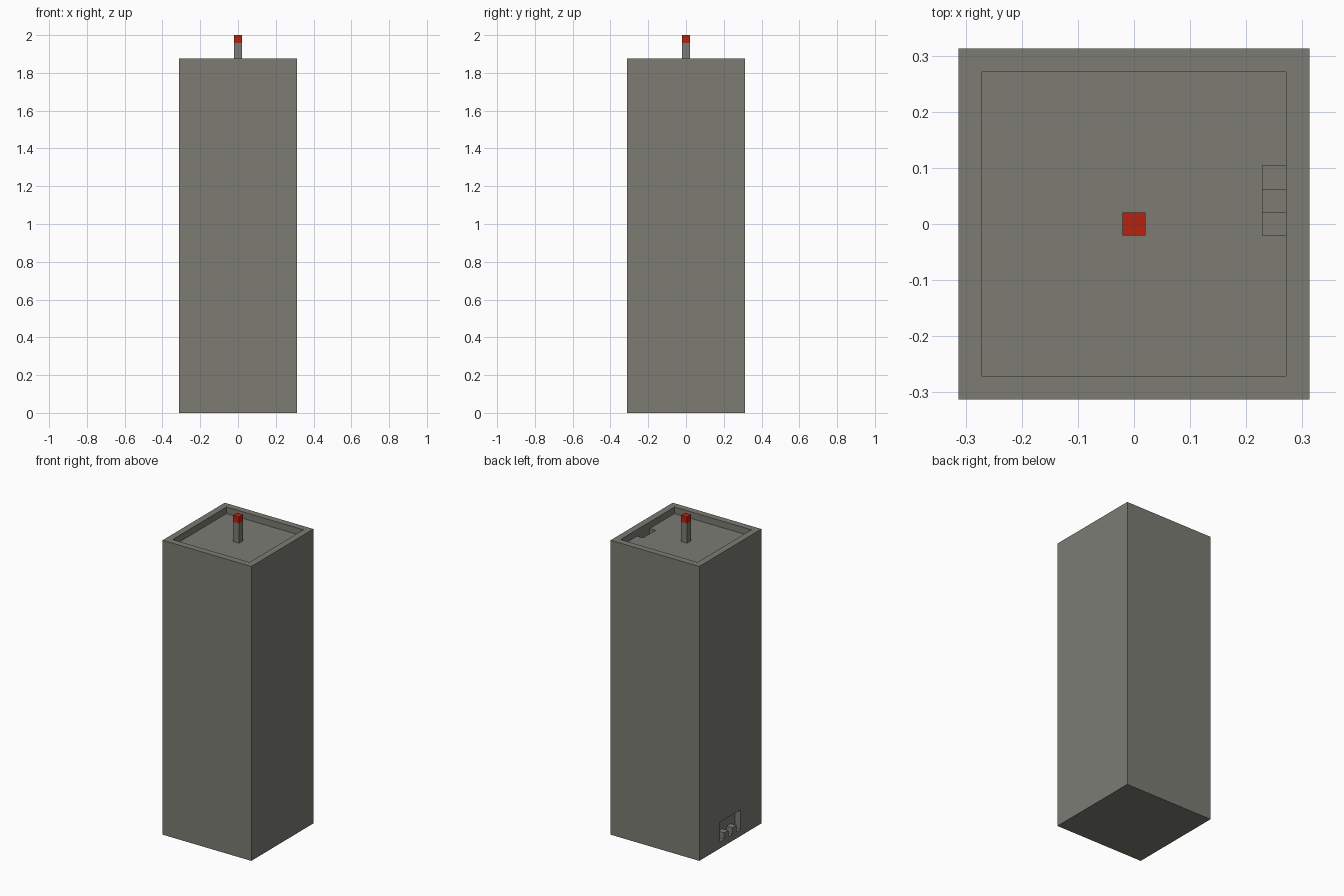
import bpy
import bmesh
from mathutils import Vector

old = bpy.data.objects.get("Cube")
if old:
    bpy.data.objects.remove(old, do_unlink=True)

U = 2 / 48  # one block of the grid the tower is built on


def material(name, color):
    mat = bpy.data.materials.new(name)
    mat.use_nodes = True
    mat.diffuse_color = (*color, 1)
    mat.node_tree.nodes["Principled BSDF"].inputs["Base Color"].default_value = (*color, 1)
    return mat


concrete = material("concrete grey", (0.2, 0.2, 0.175))
red = material("beacon red", (0.47, 0.016, 0.005))


def prism(name, profile, x0, x1, mat):
    """Extrude a (y, z) profile along x, all in blocks."""
    bm = bmesh.new()
    face = bm.faces.new([bm.verts.new(Vector((x0, y, z)) * U) for y, z in profile])
    ext = bmesh.ops.extrude_face_region(bm, geom=[face])
    moved = [v for v in ext["geom"] if isinstance(v, bmesh.types.BMVert)]
    bmesh.ops.translate(bm, verts=moved, vec=((x1 - x0) * U, 0, 0))
    bmesh.ops.recalc_face_normals(bm, faces=bm.faces)
    mesh = bpy.data.meshes.new(name)
    bm.to_mesh(mesh)
    bm.free()
    mesh.materials.append(mat)
    obj = bpy.data.objects.new(name, mesh)
    bpy.context.collection.objects.link(obj)
    return obj


def block(name, half, z0, z1, mat):
    profile = [(-half, z0), (half, z0), (half, z1), (-half, z1)]
    return prism(name, profile, -half, half, mat)


def cut(target, cutter):
    cutter.hide_render = True
    mod = target.modifiers.new("cut", 'BOOLEAN')
    mod.operation = 'DIFFERENCE'
    mod.solver = 'EXACT'
    mod.object = cutter
    bpy.context.view_layer.objects.active = target
    bpy.ops.object.modifier_apply(modifier=mod.name)
    bpy.data.objects.remove(cutter, do_unlink=True)


# Tower with a sunken roof behind a parapet
tower = block("tower", 7.5, 0, 45, concrete)
cut(tower, block("roof_recess", 6.5, 44, 46, concrete))

# Stairwell sinking into the roof beside the parapet
stairs = [(-0.5, 44.5), (-0.5, 43), (0.5, 43), (0.5, 42), (1.5, 42),
          (1.5, 41), (2.5, 41), (2.5, 44.5)]
cut(tower, prism("stairwell", stairs, 5.5, 6.5, concrete))

# Shallow opening near the ground with two short posts in it
opening = [(-2.5, 4), (-2.5, 1), (-1.5, 1), (-1.5, 2), (-0.5, 2), (-0.5, 1),
           (0.5, 1), (0.5, 2), (1.5, 2), (1.5, 1), (2.5, 1), (2.5, 4)]
cut(tower, prism("entrance", opening, -8, -6.5, concrete))

# Mast and its beacon
block("mast", 0.5, 44, 47, concrete)
block("beacon", 0.5, 47, 48, red)
